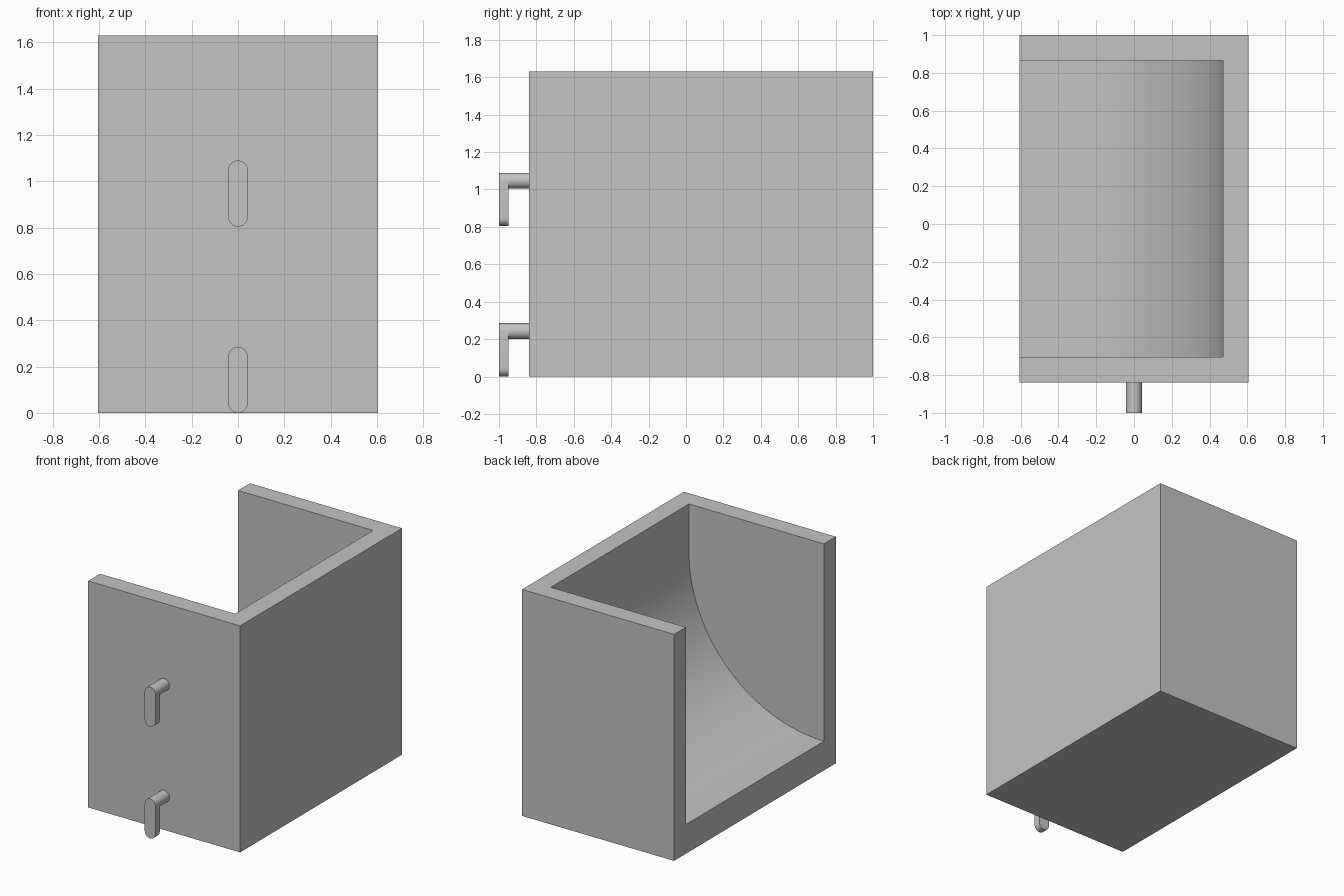
import bpy
import bmesh
from math import sin, cos, pi

cube = bpy.data.objects.get("Cube")
if cube:
    bpy.data.objects.remove(cube, do_unlink=True)

grey = bpy.data.materials.new("plain grey")
grey.use_nodes = True
grey.diffuse_color = (0.55, 0.55, 0.55, 1)
grey.node_tree.nodes["Principled BSDF"].inputs["Base Color"].default_value = grey.diffuse_color


def arc(cx, cz, r, start, end, steps):
    """Points of an arc in the xz plane."""
    angles = [start + (end - start) * i / steps for i in range(steps + 1)]
    return [(cx + r * cos(a), cz + r * sin(a)) for a in angles]


def prism(name, profile, y0, y1):
    """Extrude an xz profile from y0 to y1."""
    bm = bmesh.new()
    face = bm.faces.new([bm.verts.new((x, y0, z)) for x, z in profile])
    geom = bmesh.ops.extrude_face_region(bm, geom=[face])["geom"]
    moved = [v for v in geom if isinstance(v, bmesh.types.BMVert)]
    bmesh.ops.translate(bm, verts=moved, vec=(0, y1 - y0, 0))
    bmesh.ops.recalc_face_normals(bm, faces=bm.faces)
    mesh = bpy.data.meshes.new(name)
    bm.to_mesh(mesh)
    bm.free()
    mesh.materials.append(grey)
    obj = bpy.data.objects.new(name, mesh)
    bpy.context.collection.objects.link(obj)
    return obj


def smooth(obj):
    bpy.ops.object.select_all(action="DESELECT")
    obj.select_set(True)
    bpy.context.view_layer.objects.active = obj
    bpy.ops.object.shade_smooth_by_angle(angle=pi / 6)


# Bin body: a block, open on top and on one side, with a scooped floor
half, height, front, back = 0.605, 1.63, -0.84, 1.0
wall, floor = 0.135, 0.21
body = prism("bin_body", [(-half, 0), (half, 0), (half, height), (-half, height)], front, back)

# Scoop cutter: quarter round floor that runs up into the closed side
radius = 2 * half - wall
scoop = arc(-half, floor + radius, radius, -pi / 2, 0, 40)
scoop += [(half - wall, height + 1), (-half - 1, height + 1), (-half - 1, floor)]
cutter = prism("scoop_cutter", scoop, front + wall, back - wall)
cutter.hide_render = True

cut = body.modifiers.new("scoop", "BOOLEAN")
cut.operation = "DIFFERENCE"
cut.solver = "EXACT"
cut.object = cutter
bpy.context.view_layer.objects.active = body
body.select_set(True)
bpy.ops.object.modifier_apply(modifier=cut.name)
bpy.data.objects.remove(cutter, do_unlink=True)
smooth(body)

# Hanging hooks: a round peg with a drooping rounded plate at its tip
r, drop = 0.0425, 0.2
for name, z in (("lower", r + drop), ("upper", 1.047)):
    peg = prism(name + "_hook_peg", arc(0, z, r, 0, 2 * pi, 32)[:-1], -0.95, front)
    outline = arc(0, z, r, 0, pi, 16) + arc(0, z - drop, r, pi, 2 * pi, 16)
    plate = prism(name + "_hook_plate", outline, -1.0, -0.95)
    smooth(peg)
    smooth(plate)
